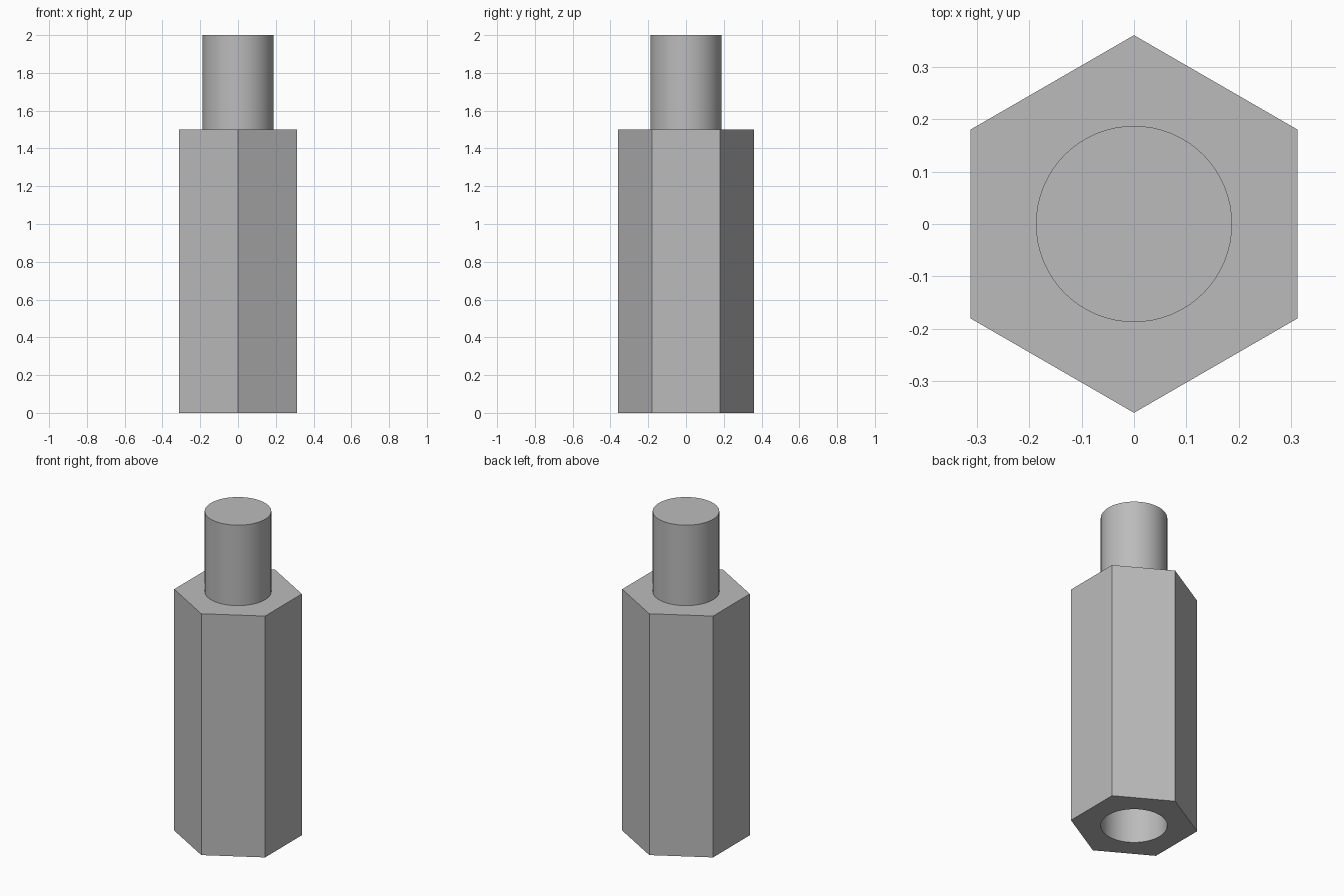
import bpy, bmesh, math

cube = bpy.data.objects.get("Cube")
if cube:
    bpy.data.objects.remove(cube)

BODY_R, BODY_H = 0.3608, 1.5
PIN_R, TOP = 0.1875, 2.0
HOLE_DEPTH = 0.75
SIDES = 64

steel = bpy.data.materials.new("plain_steel_grey")
steel.use_nodes = True
colour = (0.5, 0.5, 0.5, 1)
steel.diffuse_color = colour
steel.node_tree.nodes["Principled BSDF"].inputs["Base Color"].default_value = colour


def ring(bm, n, r, z):
    """Closed loop of edges with one corner on the y axis."""
    verts = [bm.verts.new((r * math.sin(math.tau * i / n),
                           -r * math.cos(math.tau * i / n), z)) for i in range(n)]
    return [bm.edges.new((verts[i], verts[(i + 1) % n])) for i in range(n)]


def wall(bm, low, high):
    bmesh.ops.bridge_loops(bm, edges=low + high)


def annulus(bm, outer, inner):
    bmesh.ops.triangle_fill(bm, edges=outer + inner, use_beauty=True)


def cap(bm, loop):
    bmesh.ops.edgeloop_fill(bm, edges=loop)


def finish(bm, name):
    mesh = bpy.data.meshes.new(name)
    bm.to_mesh(mesh)
    bm.free()
    mesh.materials.append(steel)
    obj = bpy.data.objects.new(name, mesh)
    bpy.context.collection.objects.link(obj)
    bpy.ops.object.select_all(action="DESELECT")
    obj.select_set(True)
    bpy.context.view_layer.objects.active = obj
    bpy.ops.object.shade_smooth_by_angle(angle=math.radians(30))


# Hexagonal body with a blind hole in its base and the pin rising from its top
bm = bmesh.new()
base, shoulder = ring(bm, 6, BODY_R, 0), ring(bm, 6, BODY_R, BODY_H)
mouth, hole_end = ring(bm, SIDES, PIN_R, 0), ring(bm, SIDES, PIN_R, HOLE_DEPTH)
pin_root, pin_tip = ring(bm, SIDES, PIN_R, BODY_H), ring(bm, SIDES, PIN_R, TOP)
wall(bm, base, shoulder)
annulus(bm, base, mouth)
wall(bm, mouth, hole_end)
cap(bm, hole_end)
annulus(bm, shoulder, pin_root)
wall(bm, pin_root, pin_tip)
cap(bm, pin_tip)
bmesh.ops.recalc_face_normals(bm, faces=bm.faces[:])
finish(bm, "hex_standoff")
